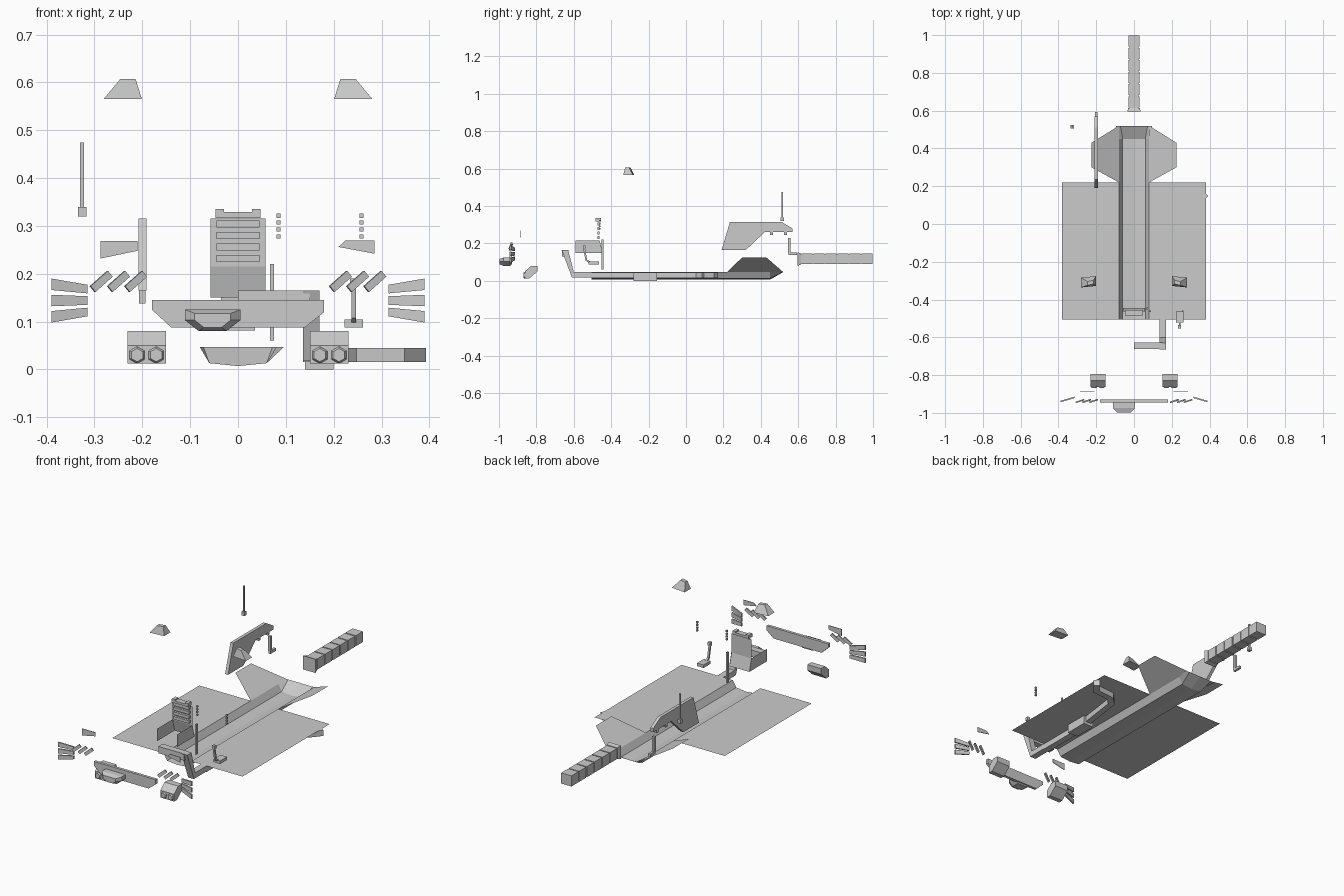
import bpy, bmesh, math
from mathutils import Vector

cube = bpy.data.objects.get("Cube")
if cube:
    bpy.data.objects.remove(cube, do_unlink=True)

# Shared reference levels
deck_z = 0.047
deck_front, deck_back, deck_edge = -0.505, 0.22, 0.38
trough_half = 0.08
SIDES = (("left", 1), ("right", -1))
CORNERS = ((-1, -1), (1, -1), (1, 1), (-1, 1))


def make(name, verts, faces):
    mesh = bpy.data.meshes.new(name)
    mesh.from_pydata(verts, [], faces)
    bm = bmesh.new()
    bm.from_mesh(mesh)
    bmesh.ops.recalc_face_normals(bm, faces=bm.faces)
    bm.to_mesh(mesh)
    bm.free()
    obj = bpy.data.objects.new(name, mesh)
    bpy.context.collection.objects.link(obj)
    return obj


def sheet(name, verts):
    return make(name, verts, [range(len(verts))])


def loft(name, rings, closed=True):
    count = len(rings[0])
    verts = [point for ring in rings for point in ring]
    faces = []
    for row in range(len(rings) - 1):
        start, following = row * count, (row + 1) * count
        for i in range(count if closed else count - 1):
            j = (i + 1) % count
            faces.append((start + i, start + j, following + j, following + i))
    if closed:
        faces.append(range(count))
        faces.append(range(len(verts) - count, len(verts)))
    return make(name, verts, faces)


def slab_x(name, outline, middle, width):
    """Side outline in y and z, given thickness along x."""
    ends = (middle - width / 2, middle + width / 2)
    return loft(name, [[(x, y, z) for y, z in outline] for x in ends])


def slab_y(name, outline, middle, depth):
    """Front outline in x and z, given thickness along y."""
    ends = (middle - depth / 2, middle + depth / 2)
    return loft(name, [[(x, y, z) for x, z in outline] for y in ends])


def box(name, center, size):
    x, y, z = center
    width, depth, height = (value / 2 for value in size)
    outline = [(x + u * width, z + v * height) for u, v in CORNERS]
    return slab_y(name, outline, y, depth * 2)


def beam(name, path, half_w, half_h):
    """Rectangular bar swept along a path with mitred corners."""
    points = [Vector(p) for p in path]
    rings = []
    for i, point in enumerate(points):
        before = (point - points[max(i - 1, 0)]).normalized()
        after = (points[min(i + 1, len(points) - 1)] - point).normalized()
        along = (before + after).normalized()
        side = along.cross(Vector((0, 0, 1))).normalized()
        up = side.cross(along)
        rings.append([point + side * half_w * u + up * half_h * v for u, v in CORNERS])
    return loft(name, rings)


# Open hull trough with a flared, raised stern
floor_half, floor_z, keel_z = 0.06, 0.013, 0.007
section = [(-trough_half, deck_z), (-floor_half, floor_z), (0, keel_z),
           (floor_half, floor_z), (trough_half, deck_z)]
hull_rings = [[(x, y, z) for x, z in section] for y in (deck_front, 0.45)]
hull_rings.append([(x * 1.2, 0.52, deck_z) for x, z in section])
loft("hull_trough", hull_rings, closed=False)

# Flat side decks and upturned rear fins
for side, s in SIDES:
    sheet(side + "_deck", [(s * x, y, deck_z) for x, y in (
        (trough_half, deck_front), (deck_edge, deck_front),
        (deck_edge, deck_back), (trough_half, deck_back))])
    sheet(side + "_rear_fin", [(s * x, y, z) for x, y, z in (
        (trough_half, deck_back, deck_z), (0.225, 0.3, 0.125),
        (0.225, 0.43, 0.125), (trough_half, 0.52, deck_z))])

# Segmented tail boom with a flared collar
tail_z, tail_half = 0.117, 0.03
loft("tail_collar", [[(u * half, y, tail_z + v * half) for u, v in CORNERS]
                     for y, half in ((0.595, 0.036), (0.615, tail_half))])
box("tail_core", (0, 0.8, tail_z), (0.05, 0.38, 0.046))
segments = 6
pitch = (1 - 0.615) / segments
for i in range(segments):
    middle = 0.615 + pitch * (i + 0.5)
    box("tail_segment", (0, middle, tail_z), (tail_half * 2, pitch - 0.006, 0.056))

# Tall side panel with pegs and a hook
panel_x = -0.2
slab_x("side_panel", [(0.19, 0.165), (0.235, 0.315), (0.51, 0.315), (0.57, 0.28),
                      (0.57, 0.26), (0.42, 0.26), (0.32, 0.165)], panel_x, 0.017)
for y in (0.457, 0.532):
    box("panel_peg", (panel_x, y, 0.253), (0.013, 0.014, 0.018))
box("hook_stem", (panel_x, 0.553, 0.19), (0.013, 0.013, 0.08))
box("hook_foot", (panel_x, 0.57, 0.145), (0.013, 0.045, 0.014))

# Antenna
antenna_x, antenna_y = -0.326, 0.515
box("antenna_base", (antenna_x, antenna_y, 0.33), (0.018, 0.018, 0.02))
box("antenna_rod", (antenna_x, antenna_y, 0.407), (0.008, 0.008, 0.135))

# Front bracket and the pipe that runs from it under the left deck
pipe_x, pipe_z, pipe_half = 0.153, 0.03, 0.017
box("front_bracket", (0.075, -0.645, 0.147), (0.15, 0.035, 0.036))
slab_x("bracket_leg", [(-0.665, 0.165), (-0.63, 0.165), (-0.6, deck_z), (deck_front, deck_z),
                       (deck_front, 0.018), (-0.61, 0.018)], pipe_x, pipe_half * 2)
beam("under_pipe", [(pipe_x, deck_front, pipe_z), (pipe_x, -0.28, pipe_z), (0.2, 0.06, pipe_z),
                    (0.24, 0.1, pipe_z), (0.34, 0.11, pipe_z), (deck_edge, 0.16, pipe_z)],
     pipe_half, 0.015)
box("pipe_silencer", (0.17, -0.217, 0.0225), (0.06, 0.125, 0.045))

# Seat with open box sides, slatted back and headrest
seat_half, back_y, front_y = 0.058, -0.462, -0.59
low, middle, top = 0.15, 0.215, 0.315
sheet("seat_back", [(-seat_half, back_y, middle), (seat_half, back_y, middle),
                    (seat_half, back_y, top), (-seat_half, back_y, top)])
sheet("seat_lower_back", [(-seat_half, -0.445, low), (seat_half, -0.445, low),
                          (seat_half, back_y, middle), (-seat_half, back_y, middle)])
for side, s in SIDES:
    sheet(side + "_seat_side", [(s * seat_half, y, z) for y, z in (
        (front_y, low), (-0.445, low), (back_y, middle), (front_y, middle))])
    box(side + "_headrest_ear", (s * 0.038, -0.47, 0.332), (0.018, 0.03, 0.007))
for i in range(4):
    box("seat_slat", (0, back_y - 0.006, 0.232 + i * 0.024), (0.09, 0.012, 0.015))
box("headrest", (0, -0.47, 0.323), (0.094, 0.03, 0.012))

# Indicator studs, lever and pedal
for x in (0.085, 0.258):
    for i in range(4):
        box("indicator_stud", (x, back_y, 0.278 + i * 0.0145), (0.008, 0.008, 0.009))
box("lever", (0.071, -0.447, 0.14), (0.008, 0.01, 0.16))
pedal_x = 0.242
box("pedal_foot", (pedal_x, -0.493, 0.096), (0.038, 0.057, 0.016))
beam("pedal_stem", [(pedal_x, -0.515, 0.1), (pedal_x, -0.533, 0.11),
                    (pedal_x, -0.545, 0.175)], 0.005, 0.005)
box("pedal_grip", (pedal_x, -0.544, 0.181), (0.016, 0.016, 0.018))

# Front crossbar and nose pod
nose_y = -0.937
slab_y("front_crossbar", [(-0.18, 0.145), (0.18, 0.145), (0.18, 0.12), (0.14, 0.088),
                          (-0.14, 0.088), (-0.18, 0.125)], nose_y, 0.015)
pod_x, pod_z, pod_half = -0.053, 0.103, 0.058
pod_outline = [(s * pod_half * u, v) for s, shape in (
    (-1, ((1, 0.022), (1, 0), (0.5, -0.023))),
    (1, ((0.5, -0.023), (1, 0), (1, 0.022)))) for u, v in shape]
loft("nose_pod", [[(pod_x + x * scale, y, pod_z + z * scale) for x, z in pod_outline]
                  for y, scale in ((nose_y, 1), (-0.975, 1), (-0.997, 0.65))])

# Fans of three blades and slanted vanes on both sides
for side, s in SIDES:
    for step in (-1, 0, 1):
        blade = []
        for x, y, rise, half in ((0.315, -0.918, 0.024, 0.009), (0.39, -0.94, 0.034, 0.012)):
            z = 0.144 + step * rise
            blade.append([(s * x, y + v * 0.004, z + u * half) for u, v in CORNERS])
        loft(side + "_blade", blade)
        x = s * 0.25 + step * 0.036
        beam(side + "_vane", [(x - 0.018, nose_y - 0.006, 0.168),
                              (x + 0.018, nose_y + 0.006, 0.2)], 0.004, 0.008)

# Small winglets
winglet_y, winglet_depth = -0.887, 0.003
slab_y("right_winglet", [(-0.287, 0.268), (-0.21, 0.268), (-0.21, 0.248), (-0.287, 0.232)],
       winglet_y, winglet_depth)
slab_y("left_winglet", [(0.21, 0.256), (0.225, 0.27), (0.285, 0.27), (0.285, 0.242)],
       winglet_y, winglet_depth)

# Lamp boxes with hexagonal lenses, and raised caps
lamp_front, lamp_back = -0.862, -0.795
hexagon = [(math.sin(k * math.pi / 3), math.cos(k * math.pi / 3)) for k in range(6)]
for side, s in SIDES:
    lamp_x = s * 0.191
    slab_x(side + "_lamp_box", [(lamp_front, 0.012), (-0.838, 0.012), (lamp_back, 0.05),
                                (lamp_back, 0.08), (-0.828, 0.08), (lamp_front, 0.05)],
           lamp_x, 0.08)
    for offset in (-0.02, 0.02):
        loft(side + "_lens", [[(lamp_x + offset + u * radius, y, 0.03 + v * radius)
                               for u, v in hexagon]
                              for y, radius in ((lamp_front, 0.018), (lamp_front - 0.006, 0.014))])
    cap = []
    for x, y, z, half_w, half_d in ((0.241, -0.306, 0.565, 0.04, 0.026),
                                    (0.23, -0.311, 0.607, 0.016, 0.01)):
        cap.append([(s * (x + u * half_w), y + v * half_d - u * 0.004, z) for u, v in CORNERS])
    loft(side + "_raised_cap", cap)
